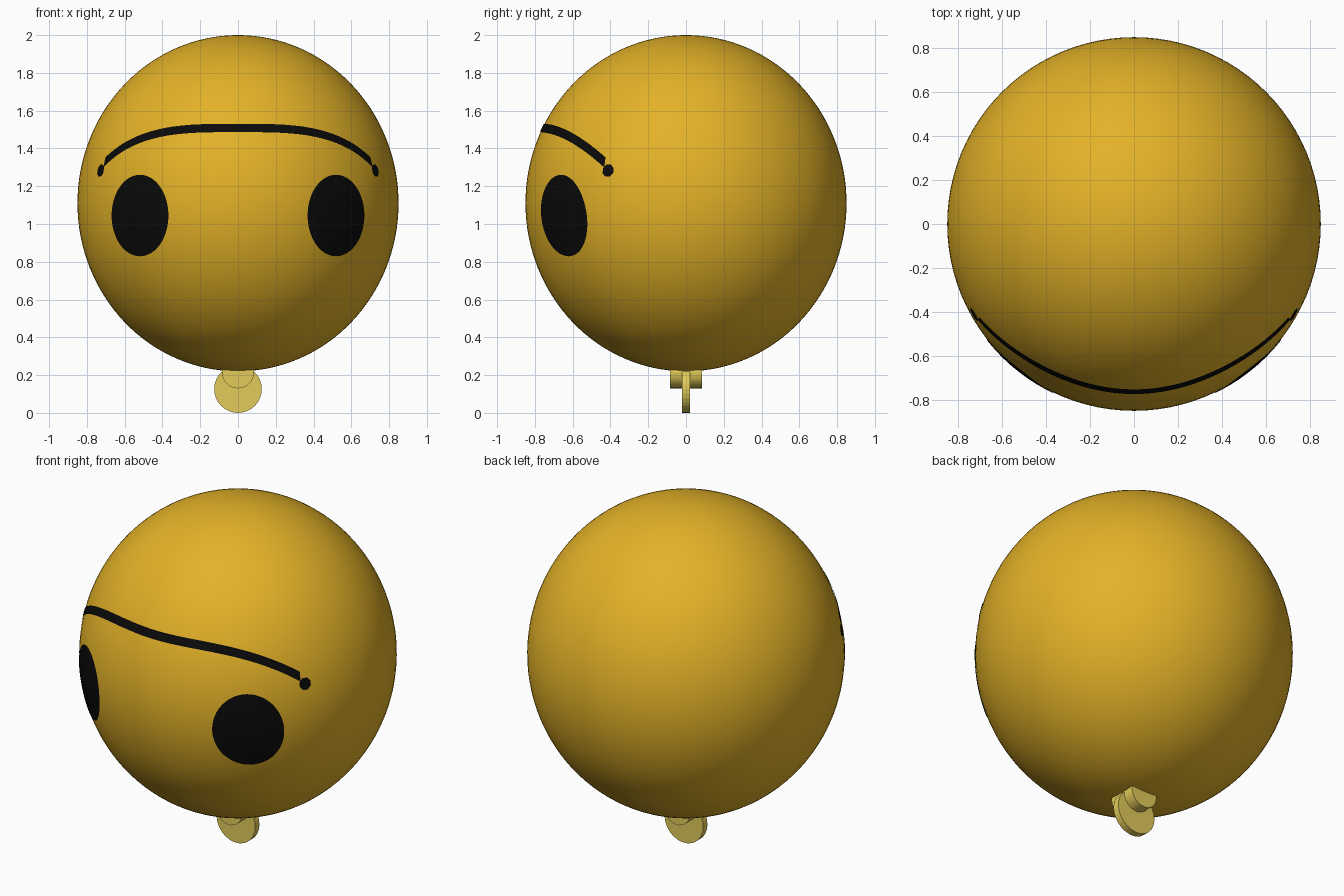
import bpy, bmesh, math
from mathutils import Vector

if "Cube" in bpy.data.objects:
    bpy.data.objects.remove(bpy.data.objects["Cube"])

RX, RZ, CZ = 0.85, 0.89, 1.11      # balloon radii and centre height
LIFT = 1.0035                      # painted plates sit just off the surface


def material(name, rgb):
    m = bpy.data.materials.new(name)
    m.diffuse_color = (*rgb, 1)
    m.use_nodes = True
    m.node_tree.nodes["Principled BSDF"].inputs["Base Color"].default_value = m.diffuse_color
    return m


GOLD = material("golden yellow", (0.77, 0.445, 0.021))
KHAKI = material("pale khaki", (0.76, 0.60, 0.10))
BLACK = material("black", (0.003, 0.003, 0.003))


def on_skin(angle, z):
    """Point just above the balloon skin; angle is measured from the front."""
    r = RX * math.sqrt(1 - ((z - CZ) / RZ) ** 2)
    p = Vector((r * math.sin(angle), -r * math.cos(angle), z - CZ)) * LIFT
    return p + Vector((0, 0, CZ))


def plate(name, rows, closed=False):
    """Thin painted sheet skinned between rows of points."""
    bm = bmesh.new()
    grid = [[bm.verts.new(p) for p in row] for row in rows]
    n = len(rows[0])
    for a, b in zip(grid, grid[1:]):
        for i in range(n if closed else n - 1):
            j = (i + 1) % n
            bm.faces.new((a[i], a[j], b[j], b[i]))
    if closed:
        bm.faces.new(grid[-1])
    bm.normal_update()
    for f in bm.faces:                 # all painted details face the front
        if f.normal.y > 0:
            f.normal_flip()
    me = bpy.data.meshes.new(name)
    bm.to_mesh(me)
    bm.free()
    me.materials.append(BLACK)
    me.shade_smooth()
    ob = bpy.data.objects.new(name, me)
    bpy.context.collection.objects.link(ob)
    return ob


# Balloon body
bpy.ops.mesh.primitive_uv_sphere_add(segments=96, ring_count=64, radius=1, location=(0, 0, CZ))
body = bpy.context.object
body.name = "balloon_body"
body.scale = (RX, RX, RZ)
bpy.ops.object.transform_apply(location=False, rotation=False, scale=True)
bpy.ops.object.shade_smooth()
body.data.materials.append(GOLD)


# Knot and flat tail disc under the balloon
def disc(name, radius, depth, z):
    bpy.ops.mesh.primitive_cylinder_add(vertices=32, radius=radius, depth=depth,
                                        location=(0, 0, z), rotation=(math.pi / 2, 0, 0))
    ob = bpy.context.object
    ob.name = name
    ob.data.materials.append(KHAKI)


disc("tail_disc", 0.126, 0.04, 0.126)
disc("knot", 0.085, 0.17, 0.215)


# Eyes: ellipses in the front view, laid on the skin
def front_point(x, z):
    r = RX * math.sqrt(1 - ((z - CZ) / RZ) ** 2)
    return on_skin(math.asin(x / r), z)


for side, label in ((-1, "left"), (1, "right")):
    rows = []
    for k in (1, 0.8, 0.6, 0.4, 0.2, 0.05):
        ring = [2 * math.pi * i / 48 for i in range(48)]
        rows.append([front_point(side * (0.517 + 0.15 * k * math.cos(a)),
                                 1.045 + 0.215 * k * math.sin(a)) for a in ring])
    plate("eye_" + label, rows, closed=True)

# Curved line across the brow
rows = []
for i in range(81):
    t = 1.025 * (i / 40 - 1)
    z = 1.507 - 0.168 * abs(t) ** 3.2
    slope = 0.168 * 3.2 * abs(t) ** 2.2 / 0.82
    half = 0.022 * math.sqrt(1 + slope * slope)
    rows.append([on_skin(t, z + half * s) for s in (-1, 0, 1)])
plate("brow_line", rows)

# Small dots at the ends of the line
for side, label in ((-1, "left"), (1, "right")):
    rows = []
    for k in (1, 0.5, 0.1):
        ring = [2 * math.pi * (i + 0.5) / 8 for i in range(8)]
        rows.append([on_skin(side * (1.055 + 0.042 * k * math.cos(a)),
                             1.282 + 0.035 * k * math.sin(a)) for a in ring])
    plate("brow_dot_" + label, rows, closed=True)
